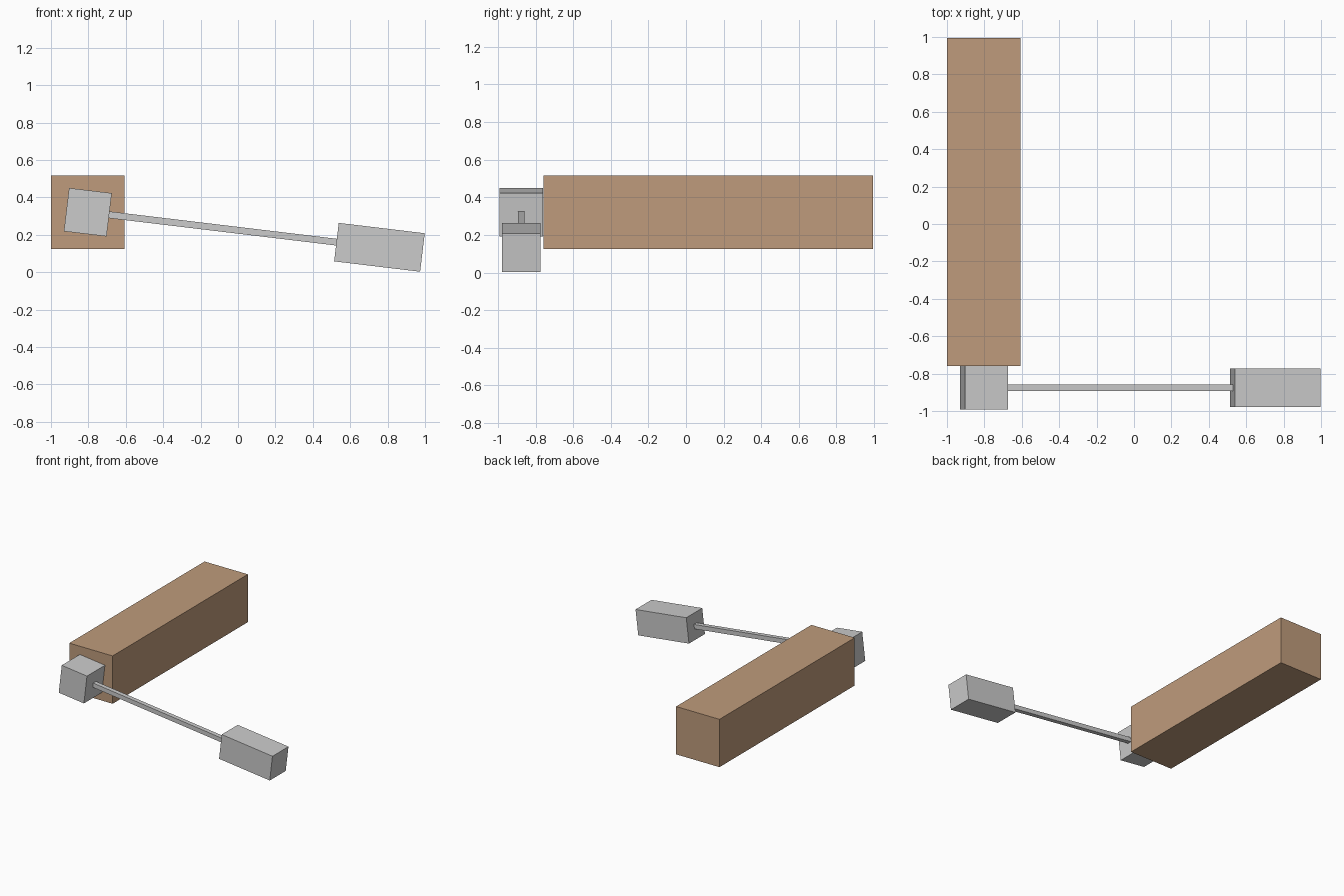
import bpy
import math
from mathutils import Matrix, Vector

if "Cube" in bpy.data.objects:
    bpy.data.objects.remove(bpy.data.objects["Cube"])

TILT = math.radians(6.86)      # downward slope of the arm
ARM_Y = -0.876
PIVOT = Vector((-0.803, ARM_Y, 0.321))


def box(name, size, matrix):
    bpy.ops.mesh.primitive_cube_add(size=1)
    ob = bpy.context.object
    ob.name = ob.data.name = name
    ob.data.transform(Matrix.Diagonal((*size, 1)))
    ob.matrix_world = matrix
    return ob


def on_arm(name, start, end, thickness):
    """Square bar running along the tilted arm axis, measured from the pivot."""
    m = (Matrix.Translation(PIVOT) @ Matrix.Rotation(TILT, 4, 'Y')
         @ Matrix.Translation(((start + end) / 2, 0, 0)))
    return box(name, (end - start, thickness, thickness), m)


# wooden beam running front to back
beam = box("beam", (0.393, 1.752, 0.392),
           Matrix.Translation((-0.803, 0.118, 0.321)))
brown = bpy.data.materials.new("brown_wood")
brown.diffuse_color = (0.52, 0.33, 0.2, 1)
brown.use_nodes = True
brown.node_tree.nodes["Principled BSDF"].inputs["Base Color"].default_value = brown.diffuse_color
beam.data.materials.append(brown)

# metal arm: hub on the beam end, thin rod, and handle block
on_arm("hub", -0.115, 0.115, 0.233)
on_arm("rod", 0.11, 1.345, 0.036)
on_arm("handle", 1.339, 1.802, 0.207)
